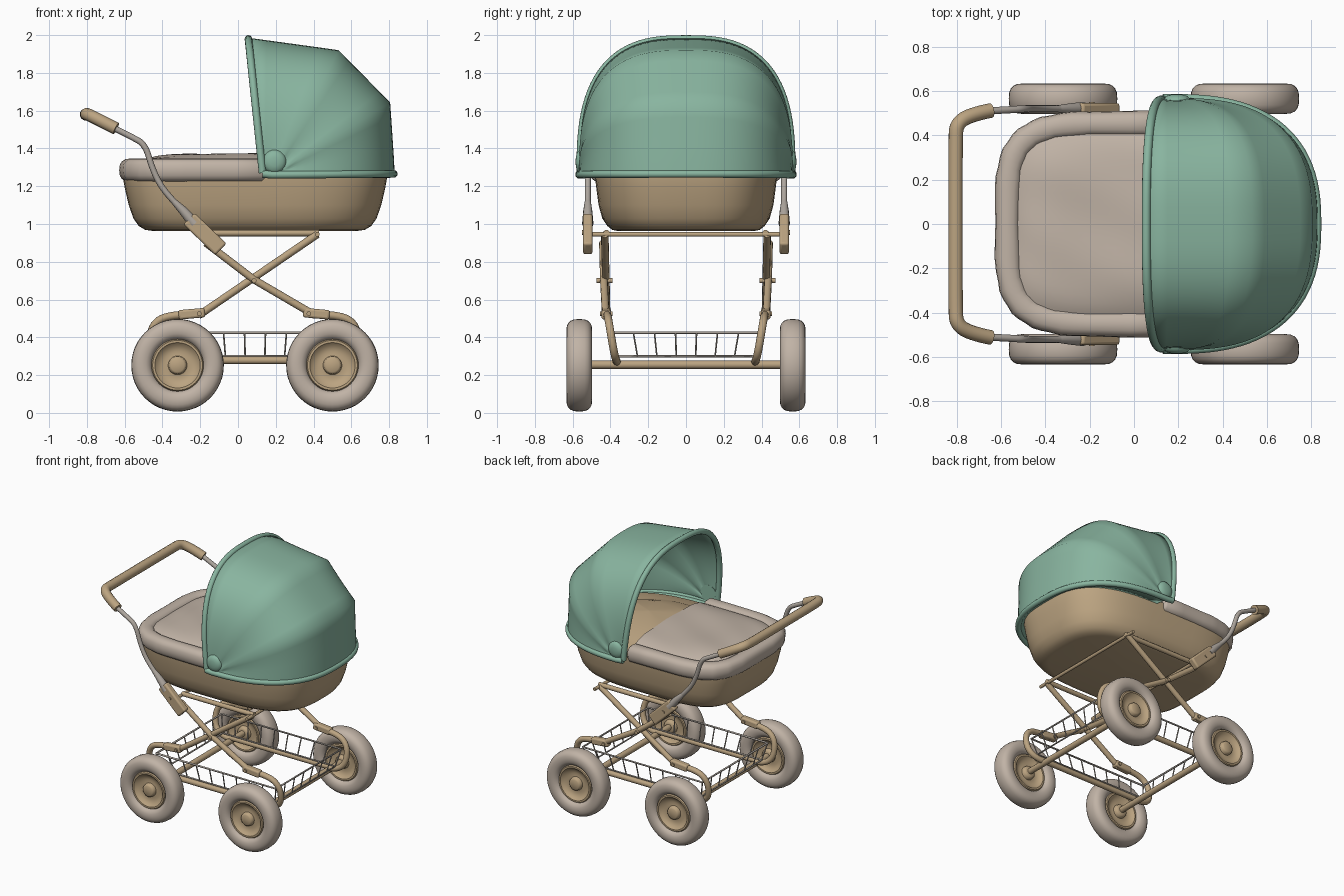
import bpy, bmesh, math
from math import sin, cos, pi
from mathutils import Vector

if "Cube" in bpy.data.objects:
    bpy.data.objects.remove(bpy.data.objects["Cube"])


def material(name, rgb):
    m = bpy.data.materials.new(name)
    m.diffuse_color = (*rgb, 1)
    m.use_nodes = True
    m.node_tree.nodes["Principled BSDF"].inputs["Base Color"].default_value = m.diffuse_color
    return m


GREEN = material("sage green", (0.25, 0.46, 0.35))
TAN = material("tan", (0.50, 0.37, 0.22))
CREAM = material("warm beige", (0.53, 0.45, 0.38))
GREY = material("warm grey", (0.42, 0.38, 0.34))


def mesh_object(name, verts, faces, mat):
    me = bpy.data.meshes.new(name)
    me.from_pydata([tuple(v) for v in verts], [], faces)
    bm = bmesh.new()
    bm.from_mesh(me)
    bmesh.ops.remove_doubles(bm, verts=bm.verts, dist=1e-5)
    bmesh.ops.recalc_face_normals(bm, faces=bm.faces)
    bm.to_mesh(me)
    bm.free()
    me.materials.append(mat)
    ob = bpy.data.objects.new(name, me)
    bpy.context.collection.objects.link(ob)
    return ob


def loft(name, rings, mat, closed=True, wrap=False):
    n = len(rings[0])
    faces = []
    for i in range(len(rings) - (0 if wrap else 1)):
        a, b = i * n, ((i + 1) % len(rings)) * n
        for j in range(n if closed else n - 1):
            k = (j + 1) % n
            faces.append((a + j, a + k, b + k, b + j))
    return mesh_object(name, [v for r in rings for v in r], faces, mat)


def tube(name, pts, r, mat, curved=False, radii=None, res=4):
    cu = bpy.data.curves.new(name, 'CURVE')
    cu.dimensions = '3D'
    cu.bevel_depth, cu.bevel_resolution, cu.use_fill_caps = r, res, True
    sp = cu.splines.new('NURBS' if curved else 'POLY')
    sp.points.add(len(pts) - 1)
    for i, p in enumerate(pts):
        sp.points[i].co = (*p, 1)
        sp.points[i].radius = radii[i] if radii else 1
    if curved:
        sp.order_u, sp.use_endpoint_u, sp.resolution_u = 3, True, 6
    cu.materials.append(mat)
    ob = bpy.data.objects.new(name, cu)
    bpy.context.collection.objects.link(ob)
    bpy.ops.object.select_all(action='DESELECT')
    ob.select_set(True)
    bpy.context.view_layer.objects.active = ob
    bpy.ops.object.convert(target='MESH')
    return ob


def box(name, loc, size, tilt, mat, bevel=0.012):
    bpy.ops.mesh.primitive_cube_add(size=1, location=loc, rotation=(0, tilt, 0))
    ob = bpy.context.object
    ob.name = name
    ob.scale = size
    bpy.ops.object.transform_apply(location=False, rotation=False)
    b = ob.modifiers.new("bevel", 'BEVEL')
    b.width, b.segments = bevel, 3
    ob.data.materials.append(mat)
    return ob


def lathe_y(name, profile, center, mat, steps=48, wrap=False):
    """Spin (radius, y offset) points about an axis along y."""
    rings = [[Vector(center) + Vector((r * cos(2 * pi * i / steps), y, r * sin(2 * pi * i / steps)))
              for i in range(steps)] for r, y in profile]
    return loft(name, rings, mat, wrap=wrap)


def spow(v, p):
    return math.copysign(abs(v) ** p, v)


# wheels: soft tyre, dished rim with hub on both sides
tyre = [(0.188 + 0.057 * spow(cos(2 * pi * i / 20), 0.85), 0.068 * spow(sin(2 * pi * i / 20), 0.75)) for i in range(20)]
half = [(0, .056), (.035, .056), (.046, .048), (.05, .026), (.075, .022), (.105, .034), (.12, .05), (.132, .05), (.138, .04)]
rim = half + [(r, -y) for r, y in reversed(half)]
for x in (-0.32, 0.50):
    for s in (-1, 1):
        lathe_y("tyre", tyre, (x, s * 0.565, 0.252), CREAM, wrap=True)
        lathe_y("wheel_rim", rim, (x, s * 0.565, 0.252), TAN)
    tube("axle", [(x, -0.52, 0.255), (x, 0.52, 0.255)], 0.022, TAN)


# tub with closed bed top
def footprint(k, z, ky, shift):
    cx, out = 0.09 + shift, []
    for i in range(64):
        c, s = cos(2 * pi * i / 64), sin(2 * pi * i / 64)
        p = 2 / (3.0 if c > 0 else 4.2)
        out.append((cx + 0.70 * k * spow(c, p), 0.482 * ky * spow(s, p), z))
    return out


tub_rows = [(0, 0.962, 0), (.76, .962, .74), (.83, .969, .81), (.88, .99, .865), (.92, 1.03, .92), (.955, 1.10, .96),
            (.985, 1.19, .985), (1, 1.25, 1), (1, 1.28, 1), (.97, 1.29, .97), (.8, 1.30, .8), (.55, 1.32, .7), (.3, 1.37, .35), (0, 1.382, 0)]
loft("tub", [footprint(max(a, .001), z, max(b, .001), .22 * max(0, min(1, (z - 1.30) / .07)))
             for a, z, b in tub_rows], TAN)

# padded roll round the foot end
roll = [(0.125, -0.452)]
for i in range(33):
    a = pi / 2 * (i / 16 - 1)
    roll.append((-0.02 - 0.55 * abs(cos(a)) ** 0.48, 0.452 * spow(sin(a), 0.48)))
roll.append((0.125, 0.452))
rings = []
for i, (x, y) in enumerate(roll):
    p, q = roll[max(i - 1, 0)], roll[min(i + 1, len(roll) - 1)]
    d = Vector((q[0] - p[0], q[1] - p[1], 0)).normalized()
    side = Vector((d.y, -d.x, 0))
    r = 0.058 + 0.003 * sin(i * 2.1)
    rings.append([Vector((x, y, 1.285)) + side * r * spow(cos(2 * pi * j / 16), 0.8)
                  + Vector((0, 0, 0.062 * spow(sin(2 * pi * j / 16), 0.8))) for j in range(16)])
for end, src in ((0, 0), (-1, -1)):
    mid = sum(rings[src], Vector()) / 16
    cap = [[mid + (v - mid) * k + Vector((dx, 0, 0)) for v in rings[src]] for k, dx in ((.8, .015), (.001, .02))]
    rings = cap[::-1] + rings if end == 0 else rings + cap
loft("foot_roll", rings, CREAM)

# blanket inside the roll, lightly wrinkled
rows = []
for i in range(29):
    u = i / 28
    x = -0.54 + 0.68 * (1 - cos(u * pi / 2)) if u < 0.99 else 0.14
    w = 0.43 * (1 - (max(-x, 0) / 0.541) ** 4.5) ** (1 / 4.5)
    row = []
    for j in range(25):
        v = -1 + j / 12
        dome = (1 - abs(v) ** 5) * (1 - (max(-x, 0) / 0.541) ** 6)
        row.append((x, w * v, 1.315 + 0.056 * dome + 0.006 * dome * sin(9 * x + 3 * v) * cos(5 * v)))
    rows.append(row)
rows.append([(0.15, y, 1.28) for _, y, _ in rows[-1]])
loft("blanket", rows, CREAM, closed=False)


# hood: fabric stretched over fanned ribs
def rib(base, top, w, n=2.75, steps=48):
    out = []
    for i in range(steps + 1):
        t = pi * i / steps
        f = max(sin(t), 0) ** (2 / n)
        out.append(Vector((base[0] + (top[0] - base[0]) * f, w * spow(cos(t), 2 / n), base[1] + (top[1] - base[1]) * f)))
    return out


ribs = [rib((.13, 1.27), (.055, 1.98), .56), rib((.19, 1.27), (.53, 1.915), .56),
        rib((.20, 1.27), (.80, 1.64), .562, 2.6), rib((.18, 1.26), (.825, 1.265), .566, 2.5), rib((.2, 1.26), (.77, 1.265), .47)]
fabric = []
for k in range(3):
    for m in range(5):
        f = m / 5
        sag = 1 - 0.012 * sin(pi * f)
        fabric.append([Vector((p.x * (1 - f) + q.x * f, (p.y * (1 - f) + q.y * f) * sag, p.z * (1 - f) + q.z * f))
                       for p, q in zip(ribs[k], ribs[k + 1])])
hood = loft("hood", fabric + ribs[3:], GREEN, closed=False)
so = hood.modifiers.new("thickness", 'SOLIDIFY')
so.thickness, so.offset = 0.012, 0
tube("hood_front_piping", ribs[0], 0.02, GREEN)
tube("hood_hem", [(.13, .566, 1.265)] + ribs[3] + [(.13, -.566, 1.265)], 0.02, GREEN)
for s in (-1, 1):
    lathe_y("hood_pivot", [(0, s * .025), (.025, s * .023), (.045, s * .018), (.06, s * .006), (.066, -s * .015), (0, -s * .015)],
            (0.193, s * 0.56, 1.33), GREEN, 24)

# handle: padded grip across, grey side bars into sleeves
g = [(-.645, .512, 1.505), (-.73, .495, 1.548), (-.80, .455, 1.583), (-.805, .38, 1.58)]
tube("handle_grip", g + [(-.805, 0, 1.58)] + [(x, -y, z) for x, y, z in reversed(g)], 0.033, TAN, curved=True)
for s in (-1, 1):
    tube("handle_bar", [(-.66, s * .51, 1.51), (-.56, s * .515, 1.46), (-.49, s * .52, 1.42), (-.45, s * .52, 1.28),
                        (-.39, s * .52, 1.17), (-.32, s * .52, 1.10)], 0.016, GREY, curved=True)
    tube("handle_flare", [(-.34, s * .52, 1.12), (-.29, s * .52, 1.07), (-.23, s * .52, 1.0)], 0.016, GREY, radii=[1, 1.5, 1.9])
    box("handle_sleeve", (-.175, s * .52, .947), (.235, .05, .085), math.radians(44), TAN)
    lathe_y("sleeve_pin", [(0, s * .03), (.012, s * .03), (.012, 0)], (-.19, s * .52, .955), TAN, 12)

    # crossed side frame and rail below the tub
    tube("cross_bar_down", [(-.17, s * .44, .90), (.085, s * .435, .705), (.41, s * .425, .515)], 0.02, TAN)
    tube("cross_bar_up", [(.42, s * .43, .945), (-.21, s * .42, .515)], 0.02, TAN)
    tube("cross_pin", [(.085, s * .39, .70), (.085, s * .475, .70)], 0.013, TAN)
    tube("under_rail", [(-.17, s * .42, .952), (.43, s * .42, .952)], 0.017, TAN)

    # joints, curved springs and lower side rail
    for cx, o in ((-.245, -1), (.415, 1)):
        box("spring_joint", (cx, s * .422, .525), (.14, .05, .05), o * 0.09, TAN)
        tube("joint_pin", [(cx - o * .04, s * .39, .525), (cx - o * .04, s * .455, .525)], 0.012, TAN)
        wx = -.32 if o < 0 else .50
        tube("curved_spring", [(cx, s * .42, .52), (cx + o * .13, s * .415, .52), (cx + o * .215, s * .405, .46),
                               (cx + o * .22, s * .385, .34), (cx + o * .16, s * .37, .275), (wx, s * .365, .27)],
             0.021, TAN, curved=True)
    tube("lower_rail", [(-.36, s * .37, .278), (.54, s * .37, .278)], 0.02, TAN)

for x in (-.17, .42):
    tube("cross_rod", [(x, -.495, .945), (x, .495, .945)], 0.012, TAN)

# wire basket: two rims joined by uprights
corners = [(-1, -1), (1, -1), (1, 1), (-1, 1), (-1, -1)]
top = [Vector((.09 + .50 * a, .39 * b, .425)) for a, b in corners]
low = [Vector((.09 + .47 * a, .36 * b, .30)) for a, b in corners]
tube("basket_top_rim", top, 0.007, GREY, res=2)
tube("basket_low_rim", low, 0.006, GREY, res=2)
for k in range(4):
    n = 9 if k % 2 == 0 else 7
    for i in range(n):
        f = i / n
        tube("basket_wire", [top[k].lerp(top[k + 1], f), low[k].lerp(low[k + 1], f)], 0.0045, GREY, res=1)

# smooth shading with crisp folds
bpy.ops.object.select_all(action='SELECT')
bpy.context.view_layer.objects.active = hood
bpy.ops.object.shade_smooth_by_angle(angle=math.radians(45))
